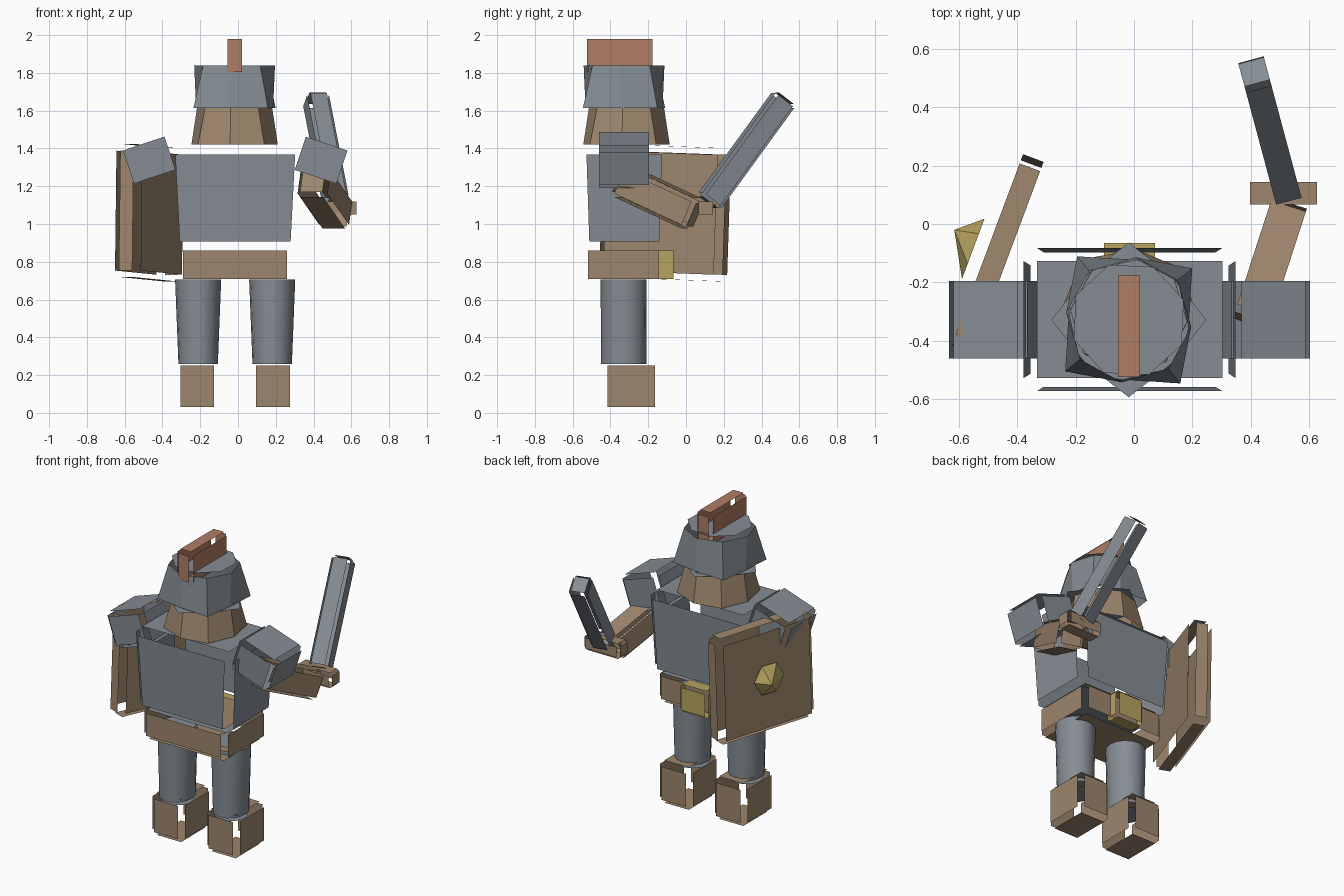
import bpy, bmesh, math
from mathutils import Vector, Matrix, Euler

if "Cube" in bpy.data.objects:
    bpy.data.objects.remove(bpy.data.objects["Cube"], do_unlink=True)

MID_X, BODY_Y = -0.015, -0.33


def material(name, rgb):
    m = bpy.data.materials.new(name)
    m.use_nodes = True
    m.diffuse_color = (*rgb, 1)
    m.node_tree.nodes["Principled BSDF"].inputs["Base Color"].default_value = (*rgb, 1)
    return m


STEEL = material("steel", (0.235, 0.265, 0.295))
LEATHER = material("leather", (0.34, 0.24, 0.155))
PLUME = material("plume", (0.43, 0.205, 0.13))
GOLD = material("gold", (0.47, 0.37, 0.115))


def finish(bm, name, mat, smooth=False):
    mesh = bpy.data.meshes.new(name)
    bm.to_mesh(mesh)
    bm.free()
    mesh.materials.append(mat)
    for p in mesh.polygons:
        p.use_smooth = smooth and len(p.vertices) == 4
    obj = bpy.data.objects.new(name, mesh)
    bpy.context.collection.objects.link(obj)
    return obj


def panel_box(name, mat, center, size, gap, turn=(0, 0, 0), taper=1.0):
    """Box of six loose panels, each pushed out along its normal."""
    bm = bmesh.new()
    bmesh.ops.create_cube(bm, size=1)
    for v in bm.verts:
        v.co = Vector(a * b for a, b in zip(v.co, size))
        if v.co.z < 0:
            v.co.xy *= taper
    bmesh.ops.split_edges(bm, edges=bm.edges[:])
    bm.normal_update()
    for f in bm.faces:
        bmesh.ops.translate(bm, verts=f.verts[:], vec=f.normal * gap)
    rot = Euler([math.radians(a) for a in turn]).to_matrix().to_4x4()
    bm.transform(Matrix.Translation(center) @ rot)
    return finish(bm, name, mat)


def ring(bm, center, z, radii, sides, start=0, squash=1.0):
    """Loop of vertices with the radii repeated around it."""
    out = []
    for i in range(sides):
        a = math.radians(start) + math.tau * i / sides
        r = radii[i % len(radii)]
        out.append(bm.verts.new((center[0] + r * math.cos(a) * squash,
                                 center[1] + r * math.sin(a), z)))
    return out


def walls(bm, low, high):
    n = len(low)
    for i in range(n):
        j = (i + 1) % n
        bm.faces.new((low[i], low[j], high[j], high[i]))


# Torso, belt and buckle
panel_box("torso", STEEL, (MID_X, -0.327, 1.14), (0.635, 0.4, 0.46), 0.045, taper=0.925)
panel_box("belt", LEATHER, (MID_X, BODY_Y, 0.785), (0.55, 0.375, 0.15), 0.03)
panel_box("buckle", GOLD, (MID_X, -0.105, 0.785), (0.175, 0.08, 0.15), 0.015)

# Legs, boots and shoulder guards on both sides
for side, label in ((-1, "right"), (1, "left")):
    bm = bmesh.new()
    c = (MID_X + side * 0.196, BODY_Y)
    walls(bm, ring(bm, c, 0.26, (0.12,), 16, squash=0.87), ring(bm, c, 0.705, (0.122,), 16))
    bm.faces.new(ring(bm, c, 0.725, (0.11,), 16))
    bm.faces.new(ring(bm, c, 0.235, (0.1,), 16)[::-1])
    finish(bm, label + "_leg", STEEL, smooth=True)
    panel_box(label + "_boot", LEATHER, (MID_X + side * 0.2, -0.29, 0.14),
              (0.178, 0.25, 0.22), 0.03)
    panel_box(label + "_shoulder_guard", STEEL, (MID_X + side * 0.455, -0.328, 1.338),
              (0.232, 0.265, 0.185), 0.025, (0, side * 18.5, 0))

# Head, flaring toward the jaw
HEAD = (MID_X - 0.003, -0.315)
bm = bmesh.new()
walls(bm, ring(bm, HEAD, 1.42, (0.25, 0.23), 8, 39), ring(bm, HEAD, 1.615, (0.2,), 8, 39))
bm.faces.new(ring(bm, HEAD, 1.4, (0.19,), 8, 39)[::-1])
finish(bm, "head", LEATHER)

# Helmet with square rim, octagonal crown and brim plate
bm = bmesh.new()
H = (MID_X - 0.003, -0.328)
walls(bm, ring(bm, H, 1.615, (0.28, 0.205), 8, 39), ring(bm, H, 1.84, (0.215,), 8, 39))
bm.faces.new(ring(bm, H, 1.865, (0.2,), 8, 20))
bm.faces.new(ring(bm, H, 1.61, (0.265, 0.21), 8)[::-1])
finish(bm, "helmet", STEEL)
panel_box("crest", PLUME, (MID_X - 0.002, -0.35, 1.892), (0.075, 0.347, 0.175), 0.02)

# Sword arm, crossguard and blade
panel_box("sword_arm", LEATHER, (0.46, -0.15, 1.14), (0.125, 0.41, 0.135), 0.02, (-24, 0, -18))
panel_box("crossguard", LEATHER, (0.512, 0.105, 1.085), (0.23, 0.078, 0.07), 0.015)
panel_box("blade", STEEL, (0.465, 0.32, 1.39), (0.09, 0.1, 0.66), 0.015, (-37, 0, 15))

# Shield and its pointed boss
panel_box("shield", LEATHER, (-0.47, -0.11, 1.06), (0.075, 0.625, 0.635), 0.035, (-2, 0, -20.5))
bm = bmesh.new()
along = Vector((0.35, 0.937, 0))
base = []
for i in range(6):
    a = math.tau * i / 6
    base.append(bm.verts.new(Vector((-0.55, -0.085, 1.07))
                             + along * 0.11 * math.cos(a) + Vector((0, 0, 0.11 * math.sin(a)))))
tip = bm.verts.new((-0.615, -0.02, 1.07))
for i in range(6):
    bm.faces.new((base[i], base[(i + 1) % 6], tip))
bm.faces.new(base[::-1])
bmesh.ops.recalc_face_normals(bm, faces=bm.faces[:])
finish(bm, "shield_boss", GOLD)
